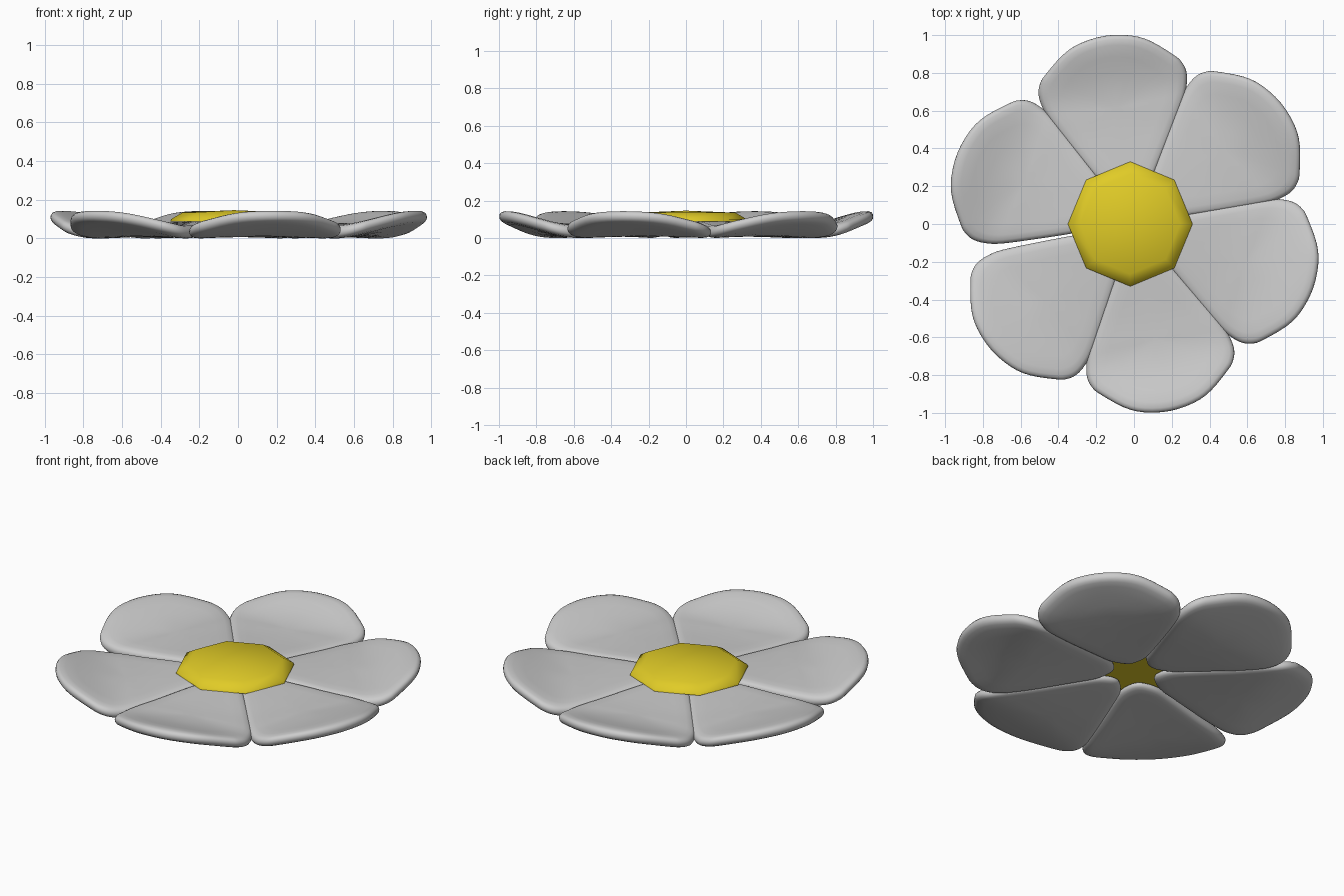
import bpy, bmesh, math
from mathutils import Vector

if "Cube" in bpy.data.objects:
    bpy.data.objects.remove(bpy.data.objects["Cube"])

# petal half outline: distance from flower centre, half width
HALF = [(.12, 0), (.135, .045), (.18, .102), (.266, .158), (.437, .26), (.61, .358), (.69, .388),
        (.757, .396), (.812, .378), (.853, .343), (.943, .235), (.989, .135), (1.008, 0)]
OUTLINE = HALF + [(u, -v) for u, v in HALF[-2:0:-1]]
# rounded edge: scale of outline, share of thickness
EDGE = [(1, 0), (.994, .35), (.975, .65), (.94, .86), (.86, 1), (.7, 1), (.5, 1), (.25, 1)]
# mid height along the petal: a shallow dish with raised tip
RISE = [(.1, .068), (.3, .056), (.5, .042), (.68, .040), (.76, .052), (.85, .076), (.94, .104), (1.01, .118)]


def lerp(table, x):
    for (a, p), (b, q) in zip(table, table[1:]):
        if x <= b:
            return p + (q - p) * max(0, (x - a) / (b - a))
    return table[-1][1]


def rise(u):
    return sum(lerp(RISE, u + d) for d in (-.04, -.02, 0, .02, .04)) / 5


def smooth_loop(pts, n=3):
    out, c = [], len(pts)
    for i in range(c):
        a, b, d, e = [Vector(pts[(i + k) % c]) for k in (-1, 0, 1, 2)]
        for j in range(n):
            t = j / n
            out.append(.5 * (2 * b + (d - a) * t + (2 * a - 5 * b + 4 * d - e) * t * t
                             + (3 * b - a - 3 * d + e) * t ** 3))
    return out


def finish(bm, name, angle):
    bmesh.ops.recalc_face_normals(bm, faces=bm.faces)
    me = bpy.data.meshes.new(name)
    bm.to_mesh(me)
    bm.free()
    ob = bpy.data.objects.new(name, me)
    bpy.context.collection.objects.link(ob)
    bpy.ops.object.select_all(action='DESELECT')
    ob.select_set(True)
    bpy.context.view_layer.objects.active = ob
    bpy.ops.object.shade_smooth_by_angle(angle=math.radians(angle))
    return ob


def bridge(bm, a, b):
    n = len(a)
    for i in range(n):
        bm.faces.new((a[i], a[(i + 1) % n], b[(i + 1) % n], b[i]))


def fan(bm, ring, centre):
    for i in range(len(ring)):
        bm.faces.new((ring[i], ring[(i + 1) % len(ring)], centre))


def petal(name, angle):
    bm = bmesh.new()
    loop = smooth_loop(OUTLINE)
    c = Vector((.62, 0))
    ca, sa = math.cos(angle), math.sin(angle)

    def vert(p, h):
        u, v = p
        z = rise(u) - .012 * (v / .4) ** 2 + h * (.022 + .012 * min(1, u / .6))
        return bm.verts.new((u * ca - v * sa, u * sa + v * ca, z))

    rim = [vert(p, 0) for p in loop]
    for side in (1, -1):
        prev = rim
        for s, h in EDGE[1:]:
            ring = [vert(c + (p - c) * s, h * side) for p in loop]
            bridge(bm, prev, ring)
            prev = ring
        fan(bm, prev, vert(c, side))
    low = min(v.co.z for v in bm.verts)
    for v in bm.verts:
        v.co.z -= low
    return finish(bm, name, 80)


# six petals, with a slightly wider gap between the last and the first
for k in range(6):
    petal(f"petal_{k + 1}", math.radians(-138.5 + 59.3 * k))

# eight-sided flower centre
bm = bmesh.new()
rings = [[bm.verts.new((-.02 + r * math.cos(i * math.pi / 4), r * math.sin(i * math.pi / 4), z))
          for i in range(8)] for r, z in ((.33, .088), (.325, .1), (.265, .135))]
bridge(bm, rings[0], rings[1])
bridge(bm, rings[1], rings[2])
fan(bm, rings[2], bm.verts.new((-.02, 0, .146)))
bm.faces.new(rings[0])
disc = finish(bm, "flower_centre", 50)
mat = bpy.data.materials.new("yellow")
mat.diffuse_color = (.75, .60, .02, 1)
mat.use_nodes = True
mat.node_tree.nodes["Principled BSDF"].inputs["Base Color"].default_value = mat.diffuse_color
disc.data.materials.append(mat)
